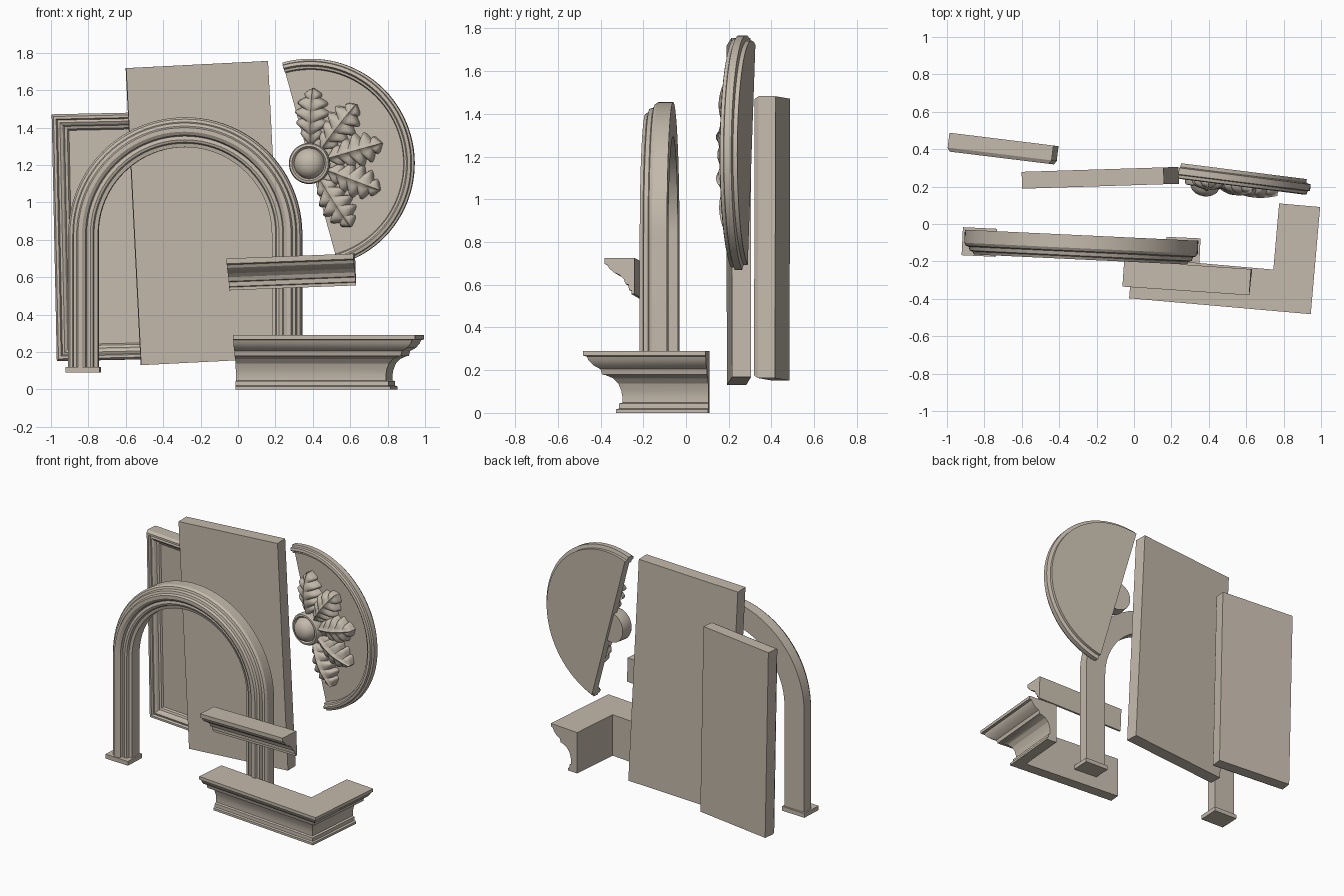
import bpy, bmesh
from math import sin, cos, pi, radians, sqrt
from mathutils import Vector

cube = bpy.data.objects.get("Cube")
if cube:
    bpy.data.objects.remove(cube, do_unlink=True)

STONE = (0.55, 0.49, 0.41, 1)
stone = bpy.data.materials.new("warm_stone")
stone.use_nodes = True
stone.diffuse_color = STONE
bsdf = stone.node_tree.nodes["Principled BSDF"]
bsdf.inputs["Base Color"].default_value = STONE
bsdf.inputs["Roughness"].default_value = 0.8


def finish(name, bm, loc, roll=0, yaw=0, smooth=None):
    """Turn a bmesh into a placed object; roll and yaw in degrees."""
    bmesh.ops.remove_doubles(bm, verts=bm.verts, dist=0.0002)
    bmesh.ops.recalc_face_normals(bm, faces=bm.faces)
    mesh = bpy.data.meshes.new(name)
    bm.to_mesh(mesh)
    bm.free()
    mesh.materials.append(stone)
    obj = bpy.data.objects.new(name, mesh)
    bpy.context.collection.objects.link(obj)
    obj.location = loc
    obj.rotation_euler = (0, radians(roll), radians(yaw))
    if smooth:
        bpy.ops.object.select_all(action='DESELECT')
        obj.select_set(True)
        bpy.context.view_layer.objects.active = obj
        bpy.ops.object.shade_smooth_by_angle(angle=radians(smooth))
    return obj


def loft(sections, loop=False):
    """Join closed cross-sections; cap the ends unless the path loops."""
    bm = bmesh.new()
    rings = [[bm.verts.new(p) for p in s] for s in sections]
    n = len(rings[0])
    pairs = list(zip(rings, rings[1:]))
    if loop:
        pairs.append((rings[-1], rings[0]))
    for a, b in pairs:
        for i in range(n):
            j = (i + 1) % n
            bm.faces.new((a[i], a[j], b[j], b[i]))
    if not loop:
        bm.faces.new(rings[0])
        bm.faces.new(rings[-1])
    return bm


def box(size, center=(0, 0, 0)):
    bm = bmesh.new()
    bmesh.ops.create_cube(bm, size=1)
    bmesh.ops.scale(bm, vec=size, verts=bm.verts)
    bmesh.ops.translate(bm, vec=center, verts=bm.verts)
    return bm


def revolve(profile, start, end, steps):
    """Turn (radius, depth) points about the depth axis, depth towards -y."""
    full = end - start >= 360
    angles = [radians(start + (end - start) * i / steps)
              for i in range(steps if full else steps + 1)]
    return loft([[(r * cos(a), -h, r * sin(a)) for r, h in profile]
                 for a in angles], loop=full)


# Plain slab
finish("plain_slab", box((0.76, 0.09, 1.59)), (-0.18, 0.247, 0.943), -2.9, 1.8)

# Framed panel: mitred moulding round a recessed board
W, H = 0.56, 1.32
frame_profile = [(0, 0), (0, .08), (.012, .1), (.026, .1), (.032, .085), (.045, .09),
                 (.058, .082), (.066, .065), (.08, .06), (.088, .045), (.088, 0)]
place = dict(loc=(-0.695, 0.452, 0.817), roll=-1.2, yaw=-7)
corners = [(-1, -1), (1, -1), (1, 1), (-1, 1)]
finish("panel_frame", loft([[(sx * (W / 2 - d), -h, sz * (H / 2 - d))
                             for d, h in frame_profile] for sx, sz in corners], loop=True),
       **place)
finish("panel_board", box((W - .176, .05, H - .176), (0, -.025, 0)), **place)

# Arch moulding: straight legs and a half circle
arch_profile = [(.625, 0), (.625, .07), (.615, .085), (.6, .09), (.594, .11), (.578, .115),
                (.57, .13), (.548, .13), (.53, .118), (.524, .1), (.505, .105),
                (.492, .1), (.486, .085), (.465, .08), (.465, 0)]
LEG = 0.71
sections = [[(r, -h, -LEG) for r, h in arch_profile]]
for i in range(49):
    a = pi * i / 48
    sections.append([(r * cos(a), -h, r * sin(a)) for r, h in arch_profile])
sections.append([(-r, -h, -LEG) for r, h in arch_profile])
place = dict(loc=(-0.28, -0.06, 0.83), yaw=-2.7)
finish("arch_moulding", loft(sections), smooth=25, **place)
for side, name in ((1, "left"), (-1, "right")):
    finish("arch_foot_" + name, box((.182, .15, .03), (side * .545, -.062, -LEG - .015)), **place)

# Corner cornice: profile mitred round one corner, flat inner walls
cornice_profile = [(0, .29), (0, .268), (.016, .264), (.024, .245), (.045, .222), (.075, .205),
                   (.082, .18), (.1, .176), (.13, .162), (.152, .138), (.165, .105),
                   (.17, .075), (.17, .048), (.156, .044), (.155, .02), (.142, .016),
                   (.142, 0), (.22, 0), (.22, .29)]
finish("corner_cornice", loft([[(-.975, d, z) for d, z in cornice_profile],
                               [(-d, d, z) for d, z in cornice_profile],
                               [(-d, .575, z) for d, z in cornice_profile]]),
       (0.945, -0.482, 0), yaw=-5, smooth=20)

# Short straight moulding
bar_profile = [(0, 0), (0, -.028), (.014, -.034), (.022, -.05), (.042, -.068), (.07, -.08),
               (.09, -.1), (.098, -.122), (.112, -.126), (.114, -.15), (.126, -.154),
               (.126, -.17), (.14, -.17), (.14, 0)]
finish("short_moulding", loft([[(x, d - .07, z + .085) for d, z in bar_profile]
                               for x in (-.34, .34)]),
       (0.285, -0.288, 0.628), -2.2, -3.9, smooth=20)

# Half rosette: rimmed disc, round boss and five lobed leaves
place = dict(loc=(0.393, 0.307, 1.208), roll=-15.5, yaw=-7.2)
disc_profile = [(0, 0), (.535, 0), (.535, .02), (.56, .026), (.56, .06), (.548, .064),
                (.545, .08), (.528, .084), (.52, .07), (.508, .068), (.502, .05), (0, .05)]
finish("rosette_disc", revolve(disc_profile, -90, 90, 48), smooth=25, **place)

boss_profile = [(0, .02), (.106, .02), (.11, .095), (.104, .108), (.092, .11), (.082, .098),
                (.078, .112), (.066, .134), (.045, .15), (.022, .158), (0, .16)]
finish("rosette_boss", revolve(boss_profile, 0, 360, 40), smooth=40, **place)


def leaf():
    """Domed leaf along +x with forward-swept lobes, a midrib and side veins."""
    bm = bmesh.new()
    rows, cols, lobes = 60, 16, 5
    grid = []
    for i in range(rows + 1):
        t = i / rows
        bump = abs(sin(pi * lobes * t))
        half = .03 * (1 - t) + .072 * sin(pi * t ** 1.15) ** .7
        half *= .68 + .42 * bump if t < 1 else 0
        row = []
        for j in range(cols + 1):
            u = 2 * j / cols - 1
            dome = sqrt(max(0, 1 - u * u))
            crown = .03 + .045 * sin(pi * min(1, t * .85))
            rib = .012 * max(0, 1 - abs(u) * 5)
            vein = .014 * (bump - .5) * abs(u) * dome
            h = .046 + crown * dome ** .7 + (rib + vein if abs(u) < 1 else 0)
            r = .085 + .32 * t + .035 * abs(u) * (1 - t * t)
            row.append(bm.verts.new((r, -h, half * u)))
        grid.append(row)
    for a, b in zip(grid, grid[1:]):
        for j in range(cols):
            bm.faces.new((a[j], a[j + 1], b[j + 1], b[j]))
    bm.faces.new(grid[0])
    return bm


for k in range(5):
    angle = 36 * (k - 2)
    obj = finish("rosette_leaf_%d" % (k + 1), leaf(), smooth=35, **place)
    obj.rotation_euler[1] += radians(angle)
